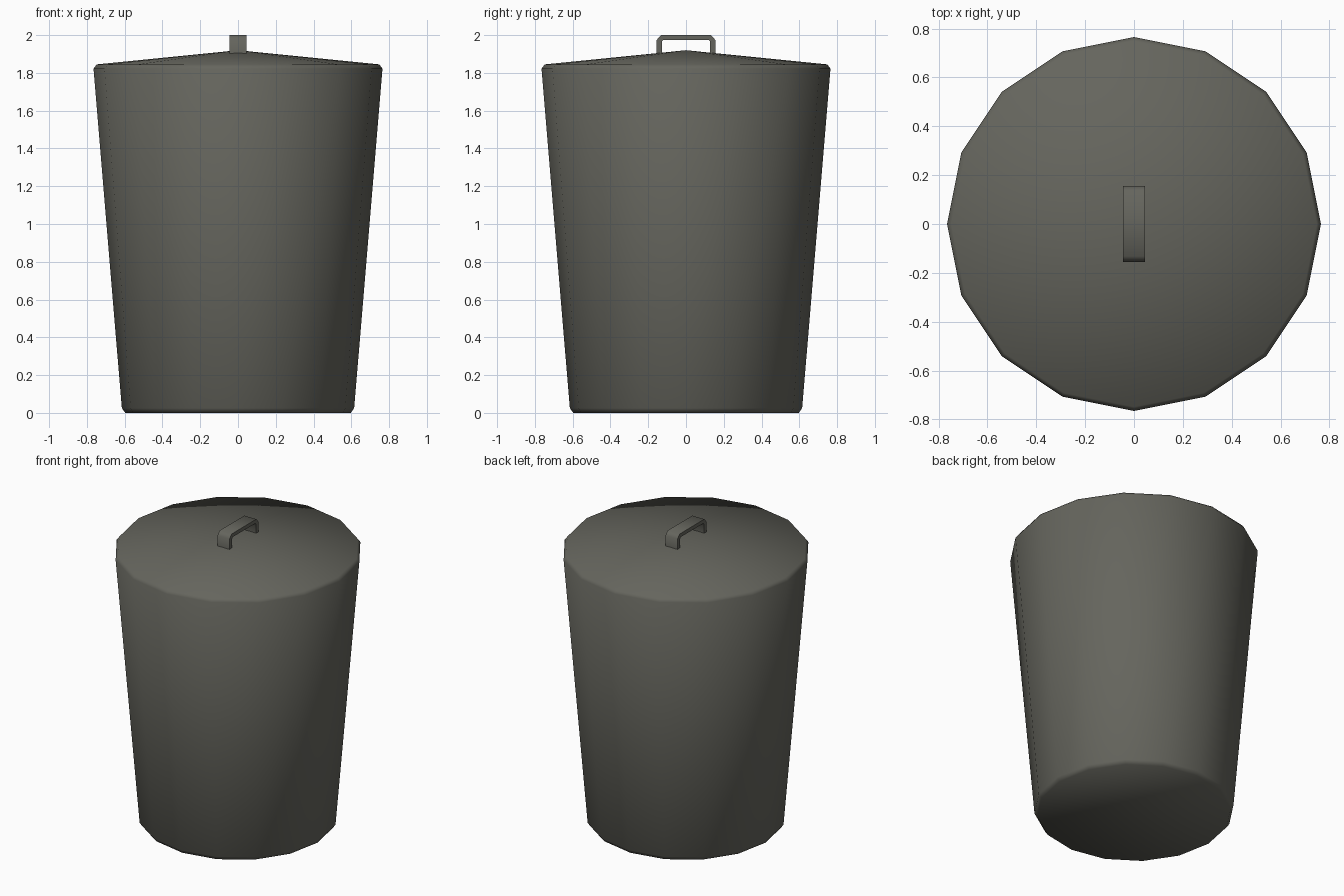
import bpy, bmesh, math

if "Cube" in bpy.data.objects:
    bpy.data.objects.remove(bpy.data.objects["Cube"])

metal = bpy.data.materials.new("dark_grey_metal")
metal.diffuse_color = (0.13, 0.13, 0.11, 1)
metal.use_nodes = True
metal.node_tree.nodes["Principled BSDF"].inputs["Base Color"].default_value = metal.diffuse_color


def finish(name, bm):
    bmesh.ops.recalc_face_normals(bm, faces=bm.faces)
    for f in bm.faces:
        f.smooth = True
    me = bpy.data.meshes.new(name)
    bm.to_mesh(me)
    bm.free()
    me.materials.append(metal)
    ob = bpy.data.objects.new(name, me)
    bpy.context.collection.objects.link(ob)
    return ob


# Tapered 16-sided can with chamfered rims and a shallow conical lid
SIDES = 16
profile = [(0.597, 0.0), (0.615, 0.025), (0.765, 1.822), (0.748, 1.845)]
bm = bmesh.new()
rings = []
for r, z in profile:
    rings.append([bm.verts.new((r * math.cos(2 * math.pi * i / SIDES),
                                r * math.sin(2 * math.pi * i / SIDES), z))
                  for i in range(SIDES)])
apex = bm.verts.new((0, 0, 1.92))
bm.faces.new(rings[0][::-1])
for i in range(SIDES):
    j = (i + 1) % SIDES
    for a, b in zip(rings, rings[1:]):
        bm.faces.new((a[i], a[j], b[j], b[i]))
    bm.faces.new((rings[-1][i], rings[-1][j], apex))
finish("can_with_lid", bm)

# Lid handle: bent flat strap with clipped corners, extruded along x
outer = [(0.155, 1.895), (0.155, 1.975), (0.132, 2.0)]
inner = [(0.128, 1.895), (0.128, 1.966), (0.120, 1.975)]
outer += [(-y, z) for y, z in reversed(outer)]
inner += [(-y, z) for y, z in reversed(inner)]
bm = bmesh.new()
section = [[bm.verts.new((x, y, z)) for y, z in path]
           for x in (-0.045, 0.045) for path in (outer, inner)]
lo, li, ro, ri = section
for k in range(len(outer) - 1):
    for a, b in ((lo, li), (li, ri), (ri, ro), (ro, lo)):
        bm.faces.new((a[k], a[k + 1], b[k + 1], b[k]))
for k in (0, -1):
    bm.faces.new((lo[k], li[k], ri[k], ro[k]))
handle = finish("lid_handle", bm)
bpy.context.view_layer.objects.active = handle
handle.select_set(True)
bpy.ops.object.shade_smooth_by_angle(angle=math.radians(60))
